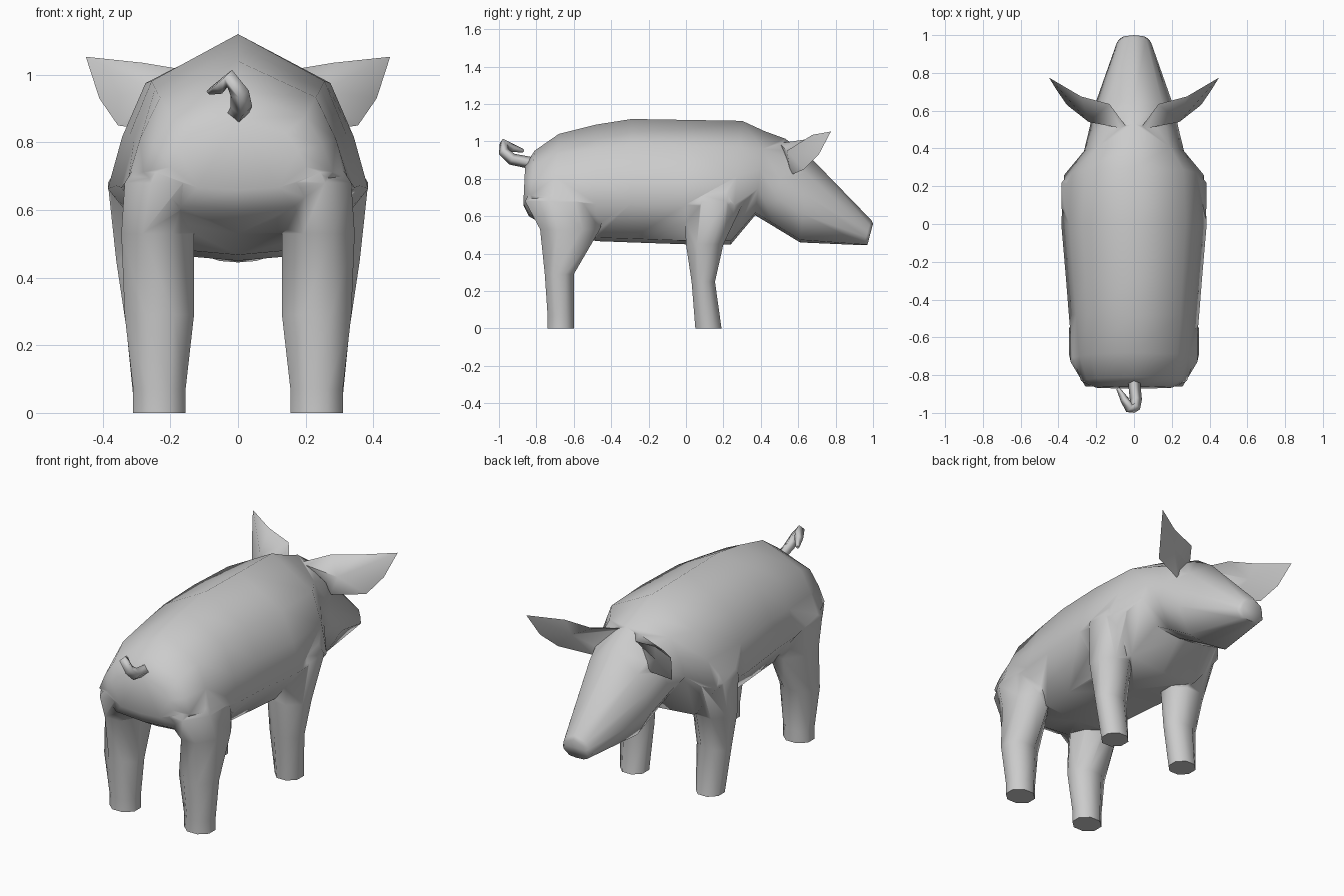
import bpy, bmesh, math
from mathutils import Vector

if "Cube" in bpy.data.objects:
    bpy.data.objects.remove(bpy.data.objects["Cube"])


def smooth(obj, angle):
    bpy.ops.object.select_all(action='DESELECT')
    obj.select_set(True)
    bpy.context.view_layer.objects.active = obj
    bpy.ops.object.shade_smooth_by_angle(angle=math.radians(angle))


def finish(name, bm, mirror=False):
    if mirror:
        copy = bmesh.ops.duplicate(bm, geom=bm.verts[:] + bm.edges[:] + bm.faces[:])
        for v in copy["geom"]:
            if isinstance(v, bmesh.types.BMVert):
                v.co.x = -v.co.x
    bmesh.ops.recalc_face_normals(bm, faces=bm.faces[:])
    mesh = bpy.data.meshes.new(name)
    bm.to_mesh(mesh)
    bm.free()
    obj = bpy.data.objects.new(name, mesh)
    bpy.context.collection.objects.link(obj)
    return obj


def loft(name, rings, mirror=False):
    bm = bmesh.new()
    loops = [[bm.verts.new(p) for p in ring] for ring in rings]
    n = len(loops[0])
    for a, b in zip(loops, loops[1:]):
        for i in range(n):
            j = (i + 1) % n
            bm.faces.new((a[i], a[j], b[j], b[i]))
    bm.faces.new(loops[0])
    bm.faces.new(loops[-1])
    return finish(name, bm, mirror)


def body_ring(ty, tz, by, bz, w):
    # (share of half width, share of the way from back to belly)
    half = [(0, 0), (0.71, 0.21), (0.89, 0.45), (1, 0.68), (0.6, 0.97), (0, 1)]
    top, bottom = Vector((0, ty, tz)), Vector((0, by, bz))
    right = [top.lerp(bottom, t) + Vector((w * s, 0, 0)) for s, t in half]
    left = [Vector((-p.x, p.y, p.z)) for p in right[-2:0:-1]]
    return right + left


def leg_ring(z, x0, x1, y0, y1):
    ring = []
    for i in range(8):
        a = math.radians(22.5 + 45 * i)
        k = 0.5 / math.cos(math.radians(22.5))
        ring.append(((x0 + x1) / 2 + (x1 - x0) * k * math.cos(a),
                     (y0 + y1) / 2 + (y1 - y0) * k * math.sin(a), z))
    return ring


# Torso, neck and head: back y/z, belly y/z, half width
body = loft("body_and_head", [body_ring(*s) for s in [
    (-0.86, 0.87, -0.87, 0.66, 0.20),
    (-0.81, 0.95, -0.84, 0.60, 0.28),
    (-0.68, 1.04, -0.72, 0.53, 0.325),
    (-0.48, 1.09, -0.48, 0.467, 0.345),
    (-0.29, 1.12, -0.29, 0.46, 0.36),
    (0.00, 1.115, 0.00, 0.45, 0.385),
    (0.30, 1.11, 0.24, 0.45, 0.37),
    (0.42, 1.055, 0.37, 0.605, 0.265),
    (0.53, 1.015, 0.47, 0.545, 0.24),
    (0.65, 0.93, 0.61, 0.46, 0.21),
    (0.99, 0.58, 0.95, 0.445, 0.09),
    (1.00, 0.56, 0.97, 0.447, 0.075),
]])

# Hind legs
hind = loft("hind_legs", [leg_ring(*s) for s in [
    (0, 0.155, 0.31, -0.74, -0.60),
    (0.07, 0.155, 0.31, -0.74, -0.60),
    (0.29, 0.13, 0.335, -0.755, -0.60),
    (0.53, 0.13, 0.345, -0.78, -0.46),
    (0.68, 0.07, 0.335, -0.86, -0.42),
    (0.90, 0.07, 0.20, -0.75, -0.50),
]], mirror=True)

# Front legs with shoulders
fore = loft("front_legs", [leg_ring(*s) for s in [
    (0, 0.165, 0.305, 0.05, 0.19),
    (0.25, 0.15, 0.33, 0.03, 0.155),
    (0.45, 0.14, 0.36, 0.00, 0.20),
    (0.68, 0.14, 0.385, -0.01, 0.31),
    (0.92, 0.10, 0.24, 0.06, 0.26),
]], mirror=True)

# Ears: a cupped rim between a back point and a sunken front point
bm = bmesh.new()
rim = [bm.verts.new(p) for p in [
    (0.03, 0.50, 0.99), (0.13, 0.635, 1.01), (0.28, 0.675, 1.035),
    (0.45, 0.775, 1.053), (0.41, 0.71, 0.93), (0.355, 0.63, 0.85),
    (0.15, 0.56, 0.82)]]
back = bm.verts.new((0.24, 0.54, 0.95))
front = bm.verts.new((0.26, 0.645, 0.945))
for i in range(len(rim)):
    j = (i + 1) % len(rim)
    bm.faces.new((rim[i], rim[j], back))
    bm.faces.new((rim[j], rim[i], front))
ears = finish("ears", bm, mirror=True)

# Merge limbs and ears into one continuous skin
bpy.context.view_layer.objects.active = body
for part in (hind, fore, ears):
    mod = body.modifiers.new("Union", 'BOOLEAN')
    mod.operation = 'UNION'
    mod.solver = 'EXACT'
    mod.object = part
    bpy.ops.object.modifier_apply(modifier=mod.name)
    bpy.data.objects.remove(part)
smooth(body, 65)

# Curly tail
curve = bpy.data.curves.new("tail", 'CURVE')
curve.dimensions = '3D'
curve.bevel_depth = 0.032
curve.bevel_resolution = 0
curve.use_fill_caps = True
spline = curve.splines.new('POLY')
path = [(0, -0.83, 0.885, 1), (0.01, -0.93, 0.905, 1), (0.005, -0.975, 0.945, 0.9),
        (-0.025, -0.975, 0.99, 0.8), (-0.05, -0.93, 0.965, 0.7),
        (-0.085, -0.87, 0.95, 0.3)]
spline.points.add(len(path) - 1)
for point, (x, y, z, r) in zip(spline.points, path):
    point.co = (x, y, z, 1)
    point.radius = r
tail = bpy.data.objects.new("tail", curve)
bpy.context.collection.objects.link(tail)
